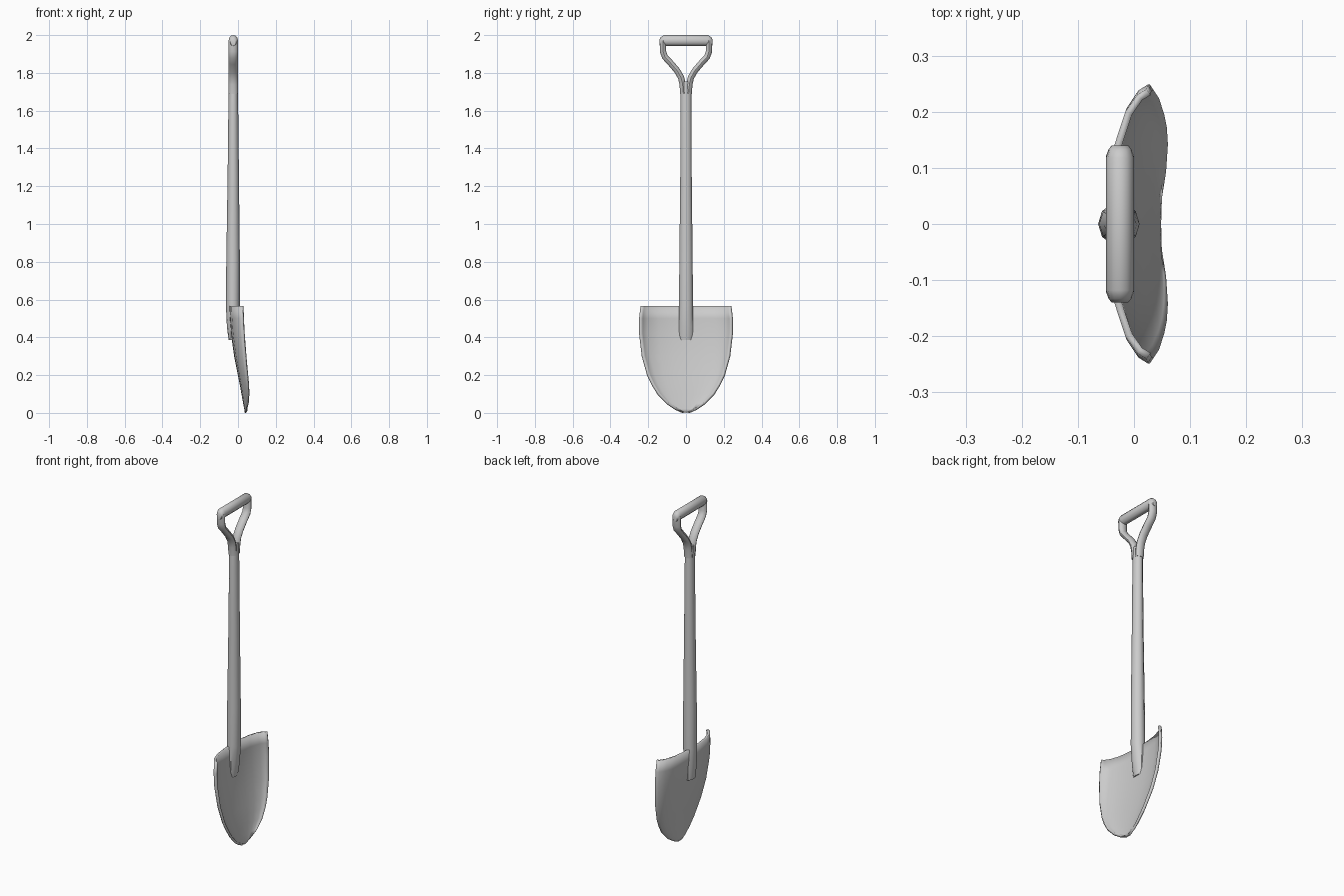
import bpy, bmesh, math
from mathutils import Vector

if "Cube" in bpy.data.objects:
    bpy.data.objects.remove(bpy.data.objects["Cube"])

CX = -0.025  # x of the shaft axis


def finish(name, bm, angle=40):
    bmesh.ops.recalc_face_normals(bm, faces=bm.faces)
    me = bpy.data.meshes.new(name)
    bm.to_mesh(me)
    bm.free()
    ob = bpy.data.objects.new(name, me)
    bpy.context.collection.objects.link(ob)
    bpy.ops.object.select_all(action='DESELECT')
    ob.select_set(True)
    bpy.context.view_layer.objects.active = ob
    bpy.ops.object.shade_smooth_by_angle(angle=math.radians(angle))
    return ob


def loft(bm, sections, sides=10):
    """sections: (centre, half axis a, half axis b); joins elliptical rings and caps them"""
    rings = []
    for c, a, b in sections:
        ring = []
        for i in range(sides):
            t = 2 * math.pi * i / sides
            ring.append(bm.verts.new(Vector(c) + Vector(a) * math.cos(t) + Vector(b) * math.sin(t)))
        rings.append(ring)
    for r, s in zip(rings, rings[1:]):
        for i in range(sides):
            j = (i + 1) % sides
            bm.faces.new((r[i], r[j], s[j], s[i]))
    bm.faces.new(rings[0])
    bm.faces.new(rings[-1])


# shaft: tapers upward, thinned where it lies against the blade
bm = bmesh.new()
shaft = [(0.385, -0.031, 0.019, 0.036), (0.46, -0.029, 0.030, 0.039),
         (0.57, -0.027, 0.037, 0.039), (0.80, -0.026, 0.036, 0.037),
         (1.25, CX, 0.030, 0.032), (1.70, CX, 0.025, 0.030),
         (1.755, CX, 0.023, 0.026)]
loft(bm, [((x, 0, z), (rx, 0, 0), (0, ry, 0)) for z, x, rx, ry in shaft])
finish("shaft", bm)

# forked handle arms
path = [(0.014, 1.69), (0.018, 1.74), (0.026, 1.775), (0.047, 1.812),
        (0.085, 1.856), (0.112, 1.885), (0.122, 1.915), (0.122, 1.972)]
for side, label in ((1, "left"), (-1, "right")):
    bm = bmesh.new()
    secs = []
    for i, (y, z) in enumerate(path):
        p, q = path[max(i - 1, 0)], path[min(i + 1, len(path) - 1)]
        d = Vector((0, (q[0] - p[0]) * side, q[1] - p[1])).normalized()
        n = Vector((0, d.z, -d.y)) * 0.0175
        secs.append(((CX, y * side, z), (0.025, 0, 0), n))
    loft(bm, secs)
    finish("handle_arm_" + label, bm)

# grip bar with rounded ends
bm = bmesh.new()
grip = [(-0.14, 1.961, 0.017), (-0.133, 1.966, 0.024), (-0.118, 1.971, 0.029),
        (0.118, 1.971, 0.029), (0.133, 1.966, 0.024), (0.14, 1.961, 0.017)]
loft(bm, [((CX, y, z), (r * 0.86, 0, 0), (0, 0, r)) for y, z, r in grip], 12)
finish("grip", bm)

# dished blade: rows of (height, half width, centre x, edge x)
rows = [(0.565, 0.235, -0.040, 0.026), (0.50, 0.243, -0.037, 0.028),
        (0.42, 0.243, -0.031, 0.032), (0.30, 0.229, -0.014, 0.041),
        (0.20, 0.201, 0.006, 0.050), (0.15, 0.177, 0.016, 0.055),
        (0.10, 0.146, 0.025, 0.057), (0.05, 0.098, 0.034, 0.054),
        (0.02, 0.052, 0.040, 0.047), (0.003, 0.014, 0.042, 0.043)]
half = [(0.0, 0.0), (0.3, 0.05), (0.6, 0.18), (0.84, 0.46), (0.96, 0.76), (1.0, 1.0)]
cols = [(-u, f) for u, f in half[:0:-1]] + half
bm = bmesh.new()
grid = [[bm.verts.new((xc + (xe - xc) * f, u * w, z)) for u, f in cols]
        for z, w, xc, xe in rows]
for r, s in zip(grid, grid[1:]):
    for j in range(len(cols) - 1):
        bm.faces.new((r[j], r[j + 1], s[j + 1], s[j]))
blade = finish("blade", bm)
mod = blade.modifiers.new("thickness", 'SOLIDIFY')
mod.thickness = 0.013
mod.offset = 0
